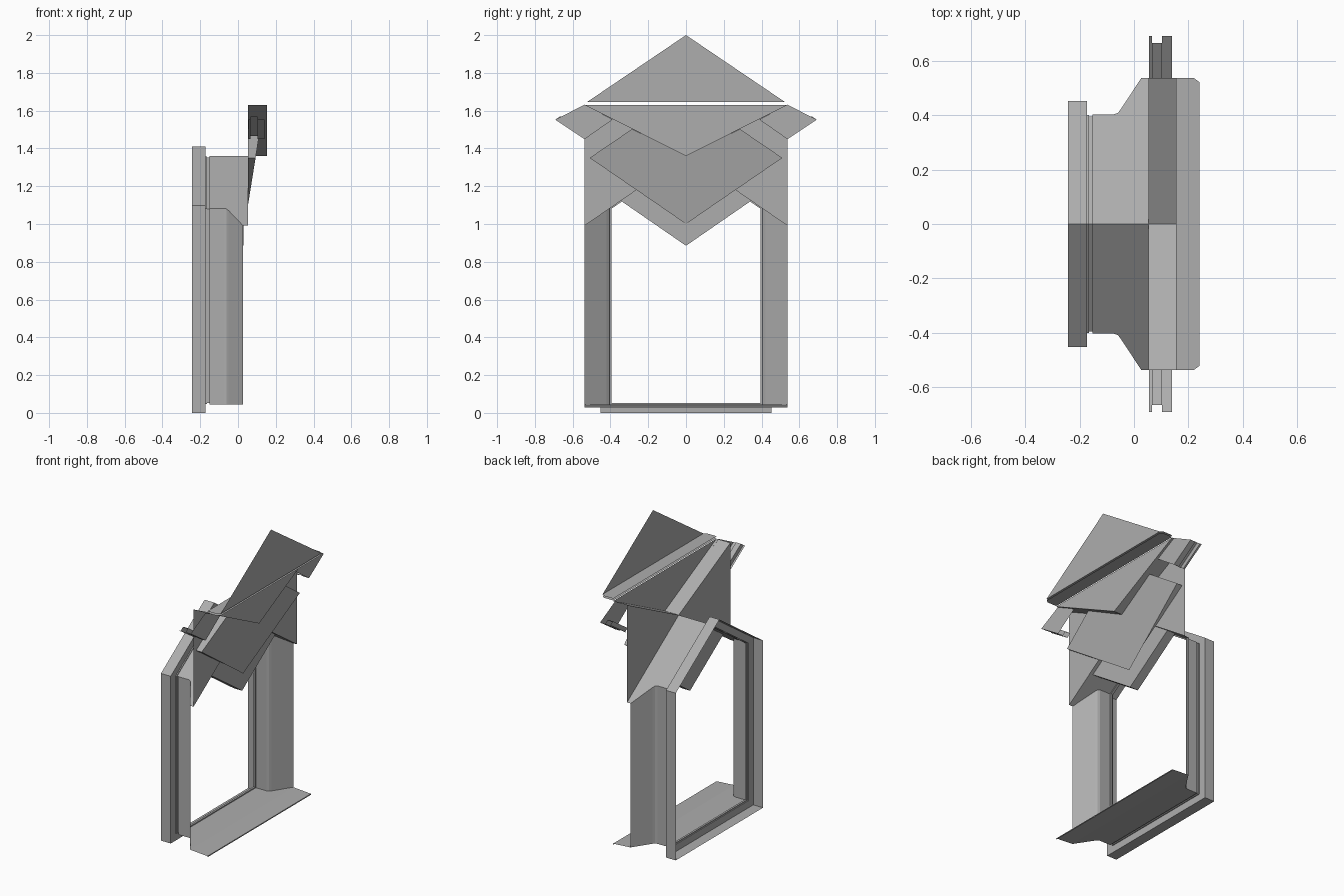
import bpy

if "Cube" in bpy.data.objects:
    bpy.data.objects.remove(bpy.data.objects["Cube"])

K = 0.687          # gable slope
W = 0.537          # half width of the outer wall opening

# Mid grey paint for all parts
grey = bpy.data.materials.new("mid_grey")
grey.diffuse_color = (0.42, 0.42, 0.42, 1)
grey.use_nodes = True
grey.node_tree.nodes["Principled BSDF"].inputs["Base Color"].default_value = grey.diffuse_color


def make(name, verts, faces):
    me = bpy.data.meshes.new(name)
    me.from_pydata(verts, [], faces)
    me.update()
    me.materials.append(grey)
    ob = bpy.data.objects.new(name, me)
    bpy.context.collection.objects.link(ob)
    return ob


def sheets(name, polys, mirror=False):
    """Flat panels from point lists, optionally copied to the -y side."""
    verts, faces = [], []
    for p in polys:
        for s in ((1, -1) if mirror else (1,)):
            q = [(x, y * s, z) for x, y, z in p]
            if s < 0:
                q.reverse()
            faces.append(list(range(len(verts), len(verts) + len(q))))
            verts += q
    return make(name, verts, faces)


def strip(a, b):
    """Quads between two polylines of equal length."""
    return [[a[i], a[i + 1], b[i + 1], b[i]] for i in range(len(a) - 1)]


def roof_z(y):
    return 1.36 - K * y


# Window frame: stepped profile swept around the gabled outline
def outline(x, o):
    w = 0.403 + o
    top = 1.36 + o
    return [(x, -w, 0.045 - 0.9 * o), (x, w, 0.045 - 0.9 * o),
            (x, w, top - K * w), (x, 0, top), (x, -w, top - K * w)]


prof = [(-0.243, 0.05), (-0.172, 0.05), (-0.172, -0.002), (-0.165, -0.002),
        (-0.165, -0.008), (-0.152, -0.008), (-0.152, 0)]
verts = [v for x, o in prof for v in outline(x, o)]
faces = [[i * 5 + j, i * 5 + (j + 1) % 5, i * 5 + 5 + (j + 1) % 5, i * 5 + 5 + j]
         for i in range(len(prof) - 1) for j in range(5)]
make("window_frame", verts, faces)

# Splayed side jambs, cut to the roof line
plan = [(-0.152, 0.403), (-0.075, 0.403), (-0.06, 0.408), (-0.05, 0.42), (0.027, W)]
sheets("side_jamb", strip([(x, y, 0.045) for x, y in plan],
                          [(x, y, roof_z(y)) for x, y in plan]), True)

# Gable roof lining following the jamb plan
rp = plan + [(0.053, W)]
sheets("gable_roof", strip([(x, 0, 1.36) for x, y in rp],
                           [(x, y, roof_z(y)) for x, y in rp]), True)

# Sill with sloping front and small lip
sheets("sill", strip([(x, 0, 0.045) for x, y in plan], [(x, y, 0.045) for x, y in plan])
       + [[(0.027, 0, 0.045), (0.154, 0, 0.036), (0.154, W, 0.036), (0.027, W, 0.045)],
          [(0.154, 0, 0.036), (0.154, W, 0.036), (0.154, W, 0.029), (0.154, 0, 0.029)]], True)

# Wall triangles between the gable and the valley
sheets("wall_triangle", [[(0.053, 0, 1.36), (0.053, W, roof_z(W)), (0.053, W, 1.63)]], True)

# Valley: V-shaped soffit with front panel
sheets("valley_soffit", [[(0.053, 0, 1.36), (0.154, 0, 1.36),
                          (0.154, W, 1.63), (0.053, W, 1.63)]], True)
sheets("valley_panel", [[(0.154, 0, 1.36), (0.154, W, 1.63), (0.154, -W, 1.63)]])

# Top pediment with its flat ledge
half = [(0.154, W), (0.22, W), (0.24, 0.522)]
plan_l = half + [(x, -y) for x, y in reversed(half)]
sheets("pediment_ledge", [[(x, y, z) for x, y in plan_l] for z in (1.634, 1.646)])
sheets("pediment", [[(0.24, 0.525, 1.645), (0.24, 0, 2.0), (0.24, -0.525, 1.645)]])


# Tilted diamond wedge with side walls back to the wall plane
def wedge_x(z):
    return 0.037 + 0.16 * (z - 1.0)


rim = [(0, 1.0), (0.145, 1.1), (0.51, 1.35), (0.285, 1.503)]
front = [(wedge_x(z), y, z) for y, z in rim]
back = [(min(0.053, wedge_x(z)), y, z) for y, z in rim]
sheets("diamond_wedge", [front + [(wedge_x(1.36), 0, 1.36)]] + strip(front[1:], back[1:]), True)

# Lower diamond block hanging under the gable
d = [(0, 0.885), (0.345, 1.123), (0, 1.36), (-0.345, 1.123)]
verts = [(x, y, z) for x in (-0.03, 0.03) for y, z in d]
make("lower_diamond", verts, [[3, 2, 1, 0], [4, 5, 6, 7]]
     + [[i, (i + 1) % 4, 4 + (i + 1) % 4, 4 + i] for i in range(4)])

# Side wings: grooved gutter sheet plus front face
groove = [(0.055, 0), (0.067, 0), (0.067, 1), (0.103, 1), (0.103, 0), (0.14, 0)]
outer = [(x, 0.692 - 0.026 * g, 1.552 + 0.018 * g) for x, g in groove]
inner = [(x, 0.537 - 0.026 * g, 1.449 + 0.018 * g) for x, g in groove]
sheets("side_wing", strip(outer, inner)
       + [[(0.14, 0.388, 1.553), (0.14, W, 1.449), (0.14, 0.692, 1.552), (0.14, W, 1.632)]], True)
